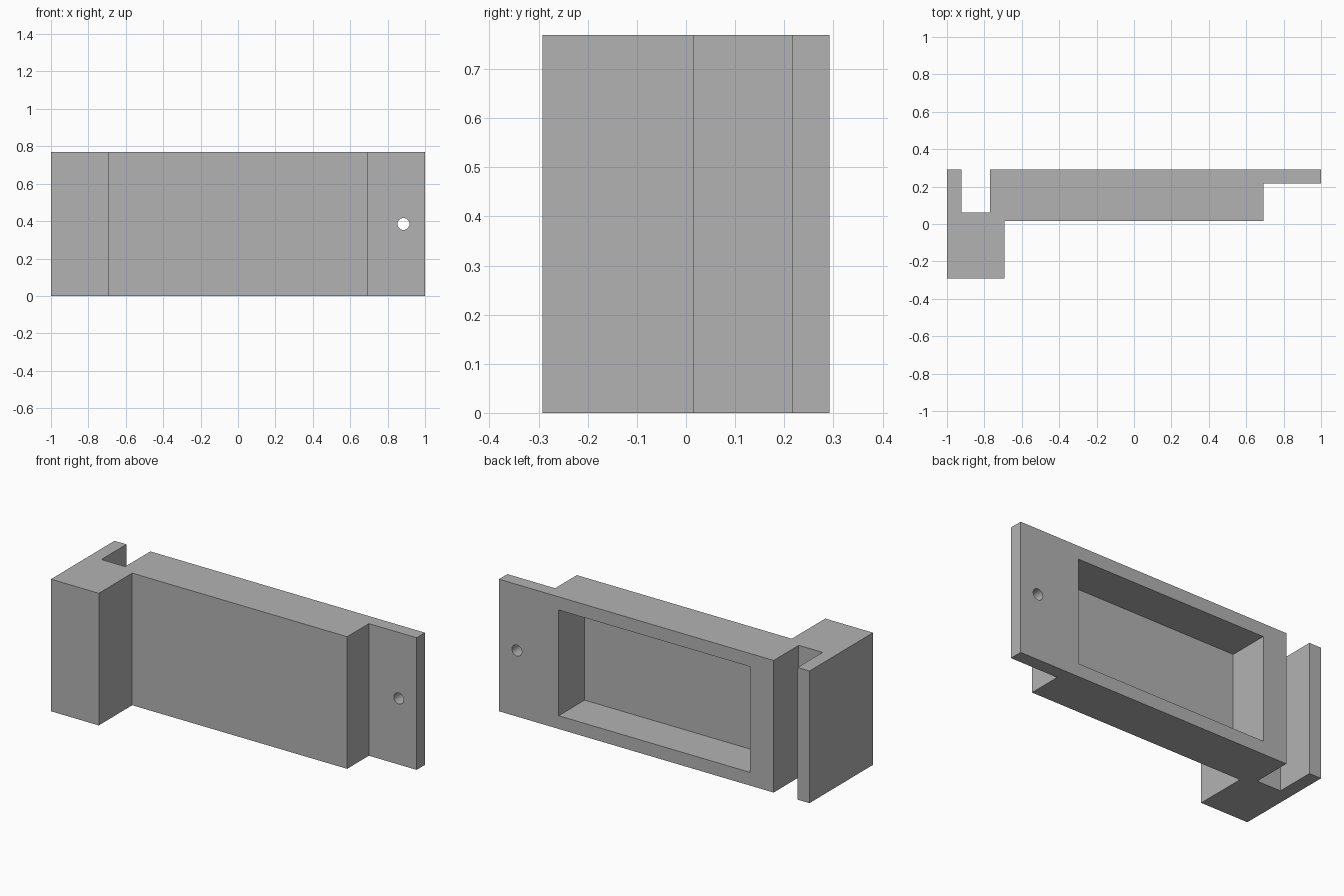
import bpy
import bmesh
from mathutils import Matrix

default = bpy.data.objects.get("Cube")
if default:
    bpy.data.objects.remove(default, do_unlink=True)

U = 1 / 13            # design unit: the housing is 26 units long
HEIGHT = 10 * U
BACK = 3.8 * U        # y of the back face

grey = bpy.data.materials.new("plain grey")
grey.use_nodes = True
grey.diffuse_color = (0.45, 0.45, 0.45, 1)
grey.node_tree.nodes["Principled BSDF"].inputs["Base Color"].default_value = (0.45, 0.45, 0.45, 1)


def make_object(name, bm):
    mesh = bpy.data.meshes.new(name)
    bmesh.ops.recalc_face_normals(bm, faces=bm.faces)
    bm.to_mesh(mesh)
    bm.free()
    mesh.materials.append(grey)
    obj = bpy.data.objects.new(name, mesh)
    bpy.context.collection.objects.link(obj)
    return obj


def cut(target, cutter):
    cutter.hide_render = True
    bpy.context.view_layer.objects.active = target
    mod = target.modifiers.new(cutter.name, "BOOLEAN")
    mod.operation = "DIFFERENCE"
    mod.solver = "EXACT"
    mod.object = cutter
    bpy.ops.object.modifier_apply(modifier=mod.name)
    bpy.data.objects.remove(cutter, do_unlink=True)


# Housing: plan outline with end block, slot, main panel and thin mounting tab
outline = [(-13, -3.8), (-9, -3.8), (-9, 0.2), (9, 0.2), (9, 2.8), (13, 2.8),
           (13, 3.8), (-10, 3.8), (-10, 0.8), (-12, 0.8), (-12, 3.8), (-13, 3.8)]
bm = bmesh.new()
base = bm.faces.new([bm.verts.new((x * U, y * U, 0)) for x, y in outline])
top = bmesh.ops.extrude_face_region(bm, geom=[base])["geom"]
bmesh.ops.translate(bm, vec=(0, 0, HEIGHT),
                    verts=[v for v in top if isinstance(v, bmesh.types.BMVert)])
housing = make_object("housing", bm)

# Rectangular pocket sunk into the back of the panel
floor, mouth = 0.7 * U, BACK + U
bm = bmesh.new()
bmesh.ops.create_cube(bm, size=1, matrix=Matrix.Translation((0, (floor + mouth) / 2, HEIGHT / 2))
                      @ Matrix.Diagonal((16 * U, mouth - floor, 8 * U, 1)))
cut(housing, make_object("pocket_cutter", bm))

# Round screw hole through the mounting tab
bm = bmesh.new()
bmesh.ops.create_cone(bm, cap_ends=True, segments=32, radius1=0.032, radius2=0.032, depth=4 * U,
                      matrix=Matrix.Translation((11.5 * U, 3.3 * U, HEIGHT / 2))
                      @ Matrix.Rotation(1.5708, 4, "X"))
cut(housing, make_object("screw_hole_cutter", bm))

# Smooth hole wall, crisp edges elsewhere
bpy.ops.object.select_all(action="DESELECT")
housing.select_set(True)
bpy.context.view_layer.objects.active = housing
bpy.ops.object.shade_smooth_by_angle(angle=0.5)
